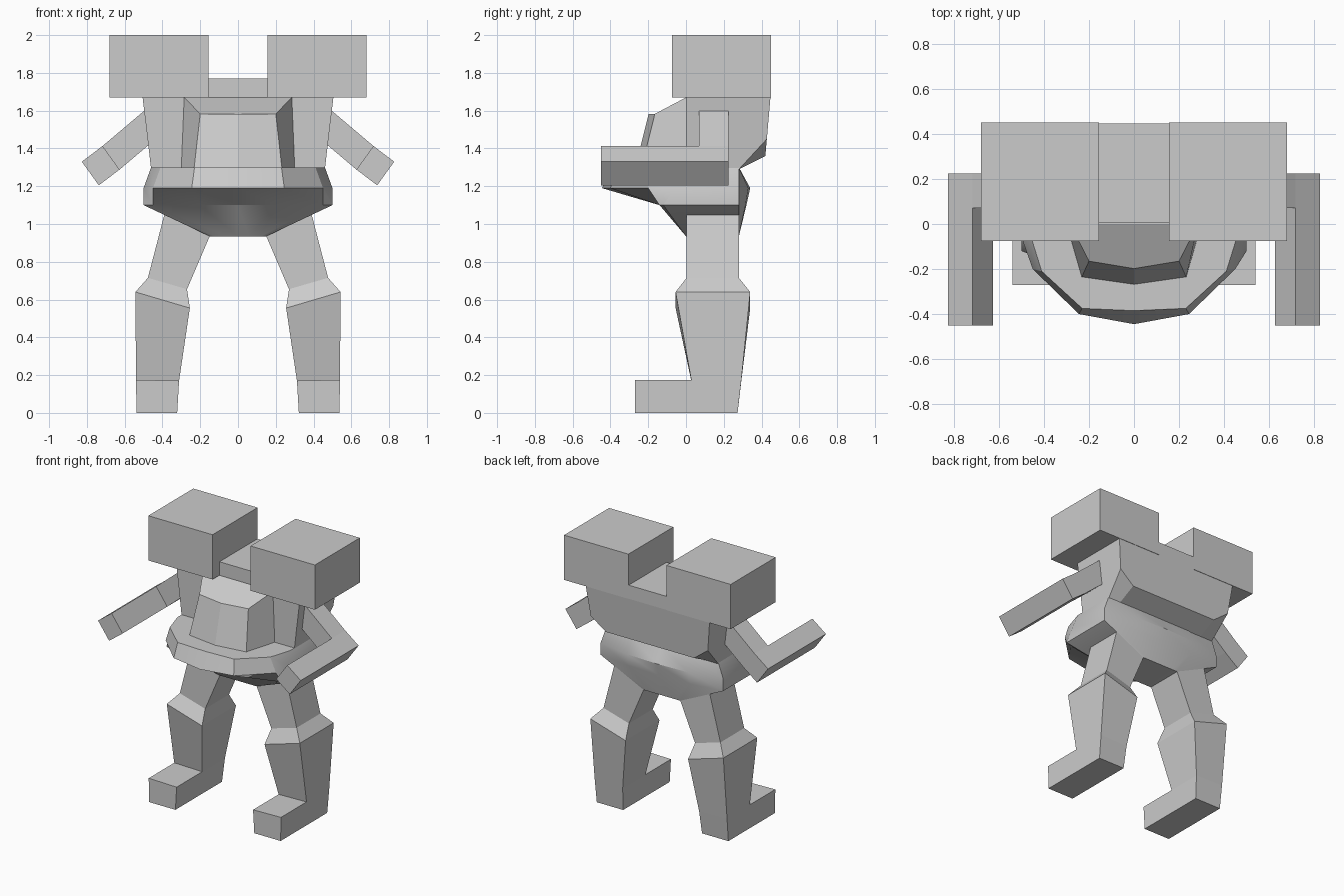
import bpy, bmesh
from mathutils import Vector

if "Cube" in bpy.data.objects:
    bpy.data.objects.remove(bpy.data.objects["Cube"])


def loft(name, rings, smooth=False):
    """Bridge closed rings of equal point count and cap both ends."""
    bm = bmesh.new()
    loops = [[bm.verts.new(p) for p in ring] for ring in rings]
    n = len(loops[0])
    for a, b in zip(loops, loops[1:]):
        for i in range(n):
            j = (i + 1) % n
            bm.faces.new((a[i], a[j], b[j], b[i]))
    bm.faces.new(loops[0][::-1])
    bm.faces.new(loops[-1])
    bmesh.ops.recalc_face_normals(bm, faces=bm.faces)
    me = bpy.data.meshes.new(name)
    bm.to_mesh(me)
    bm.free()
    ob = bpy.data.objects.new(name, me)
    bpy.context.collection.objects.link(ob)
    if smooth:
        bpy.ops.object.select_all(action='DESELECT')
        ob.select_set(True)
        bpy.context.view_layer.objects.active = ob
        bpy.ops.object.shade_smooth_by_angle(angle=0.45)
    return ob


def full(half):
    """Mirror a right-hand half ring that runs from front to back."""
    return half + [(-x, y, z) for x, y, z in reversed(half) if x > 1e-6]


def at_z(z, pts):
    return full([(x, y, z) for x, y in pts])


def prism(name, pts_xz, y0, y1):
    """Front-view outline extruded along y."""
    return loft(name, [[(x, y, z) for x, z in pts_xz] for y in (y0, y1)])


def mirror(ob):
    m = ob.modifiers.new("mirror", 'MIRROR')
    m.use_axis = (True, False, False)


# Pelvis and skirt
loft("pelvis", [
    at_z(1.30, [(0, -.385), (.23, -.375), (.41, -.21), (.46, -.05), (.46, .28), (.25, .28), (0, .28)]),
    at_z(1.19, [(0, -.445), (.245, -.40), (.45, -.20), (.50, -.06), (.50, .28), (.25, .33), (0, .34)]),
    at_z(1.10, [(0, -.14), (.20, -.14), (.45, -.14), (.50, -.12), (.50, .28), (.25, .315), (0, .32)]),
    at_z(0.935, [(0, 0), (.06, 0), (.12, 0), (.15, 0), (.15, .28), (.10, .28), (0, .28)]),
], smooth=True)

# Torso with undercut back
loft("torso", [
    at_z(1.29, [(.46, 0), (.46, .28), (.36, .28)]),
    full([(.475, 0, 1.42), (.478, .428, 1.45), (.36, .42, 1.36)]),
    at_z(1.67, [(.505, 0), (.505, .447), (.36, .447)]),
])

# Raised neck block between the shoulders
prism("neck_block", [(-.285, 1.67), (.285, 1.67), (.155, 1.77), (-.155, 1.77)], 0.005, .447)

# Chest hood
loft("chest_hood", [
    at_z(1.30, [(0, -.268), (.232, -.235), (.30, 0)]),
    full([(0, -.198, 1.583), (.20, -.165, 1.583), (.285, 0, 1.67)]),
])

# Shoulder launcher boxes
mirror(prism("shoulder_box", [(.155, 1.67), (.68, 1.67), (.68, 2.0), (.155, 2.0)], -.075, .45))

# Arms: slanted upper arm, forearm pointing forward
tip_hi, tip_lo = Vector((.827, 1.33)), Vector((.737, 1.205))
back_dir = Vector((-.11, .083))
elbow_hi, elbow_lo = tip_hi + back_dir, tip_lo + back_dir
mirror(prism("forearm", [tip_hi, elbow_hi, elbow_lo, tip_lo], -.45, .225))
mirror(prism("upper_arm", [elbow_hi, (.49, 1.605), (.40, 1.48), elbow_lo], .07, .225))


# Legs: each section is inner x/z, outer x/z, front y, back y
def section(xi, zi, xo, zo, yf, yb):
    return [(xi, yf, zi), (xo, yf, zo), (xo, yb, zo), (xi, yb, zi)]


mirror(loft("thigh", [
    section(.15, .935, .39, 1.05, .003, .28),
    section(.27, .655, .477, .715, .003, .28),
    section(.255, .555, .543, .64, -.055, .34),
    section(.312, .17, .54, .175, .028, .293),
    section(.322, 0, .537, 0, .028, .273),
]))

# Feet
mirror(loft("foot", [
    [(.322, y, 0), (.537, y, 0), (.54, y, .175), (.312, y, .17)] for y in (-.27, .06)
]))
